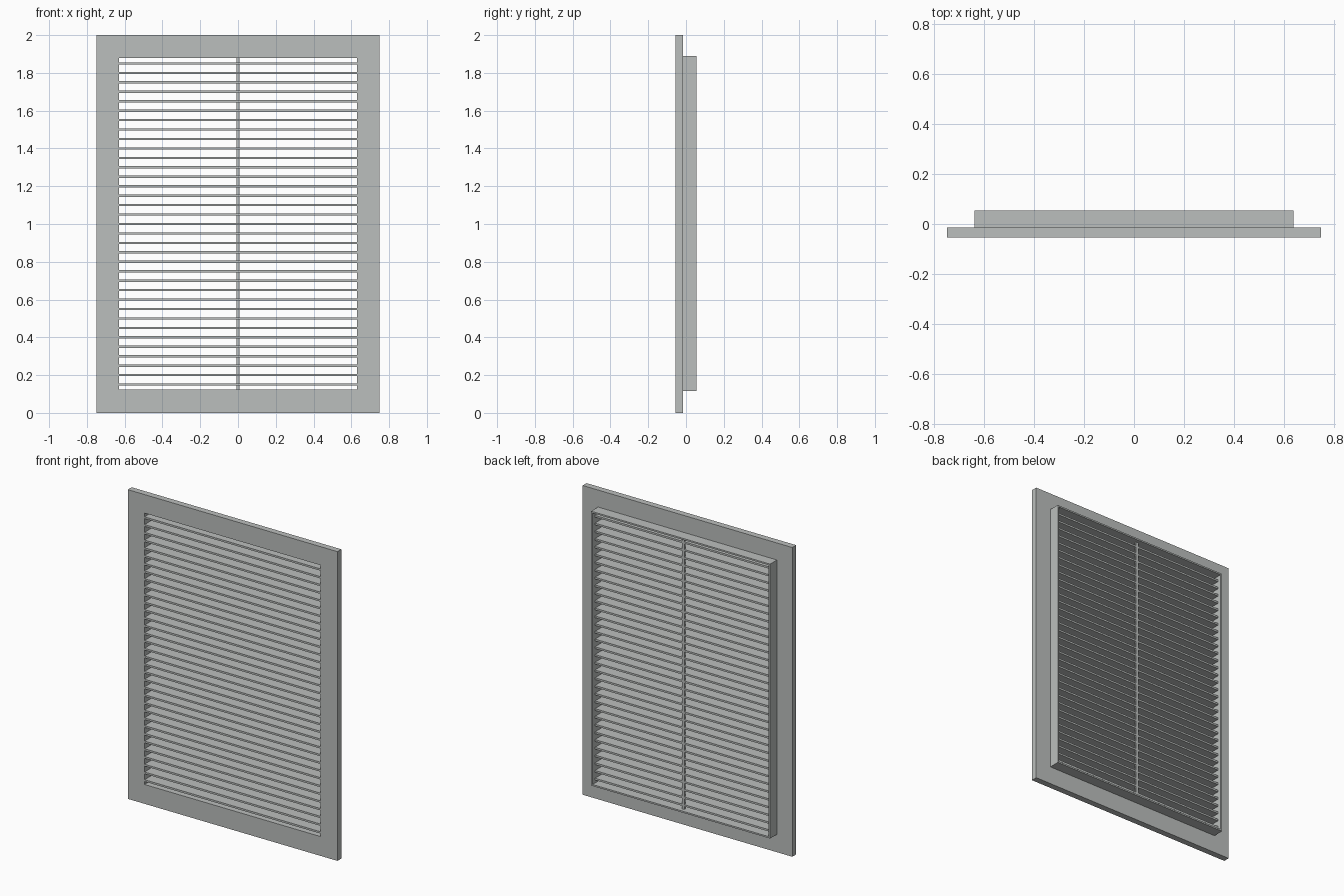
import bpy

cube = bpy.data.objects.get("Cube")
if cube:
    bpy.data.objects.remove(cube, do_unlink=True)

grey = bpy.data.materials.new("grey_metal")
grey.use_nodes = True
colour = (0.5, 0.52, 0.51, 1)
grey.diffuse_color = colour
grey.node_tree.nodes["Principled BSDF"].inputs["Base Color"].default_value = colour


def finish(name, verts, faces):
    mesh = bpy.data.meshes.new(name)
    mesh.from_pydata(verts, [], faces)
    mesh.materials.append(grey)
    obj = bpy.data.objects.new(name, mesh)
    bpy.context.collection.objects.link(obj)
    return obj


def box(name, x, y, z):
    """Box spanning the (low, high) ranges x, y and z."""
    verts = [(a, b, c) for a in x for b in y for c in z]
    faces = [(0, 1, 3, 2), (4, 6, 7, 5), (0, 4, 5, 1),
             (2, 3, 7, 6), (0, 2, 6, 4), (1, 5, 7, 3)]
    return finish(name, verts, faces)


def frame(name, outer, inner, y):
    """Rectangular ring; outer and inner are (half width, bottom, top)."""
    verts = [(s * w, d, z) for d in y for w, lo, hi in (outer, inner)
             for s, z in ((-1, lo), (1, lo), (1, hi), (-1, hi))]
    faces = []
    for i in range(4):
        j = (i + 1) % 4
        for a, b in ((0, 4), (4, 12), (12, 8), (8, 0)):
            faces.append((a + i, a + j, b + j, b + i))
    return finish(name, verts, faces)


FRONT, STEP, BACK = -0.055, -0.015, 0.055
SLAT_BACK = 0.03
opening = (0.63, 0.125, 1.88)

# Face flange and the collar behind it
frame("face_flange", (0.75, 0, 2), opening, (FRONT, STEP))
frame("rear_collar", (0.64, 0.115, 1.89), opening, (STEP, BACK))

# Horizontal louvre slats
for i in range(35):
    z = 0.15 + i * 0.05
    box(f"slat_{i + 1}", (-0.63, 0.63), (FRONT, SLAT_BACK), (z - 0.006, z + 0.006))

# Central upright bracing the slats at the rear
box("centre_upright", (-0.009, 0.009), (SLAT_BACK - 0.01, SLAT_BACK), opening[1:])
